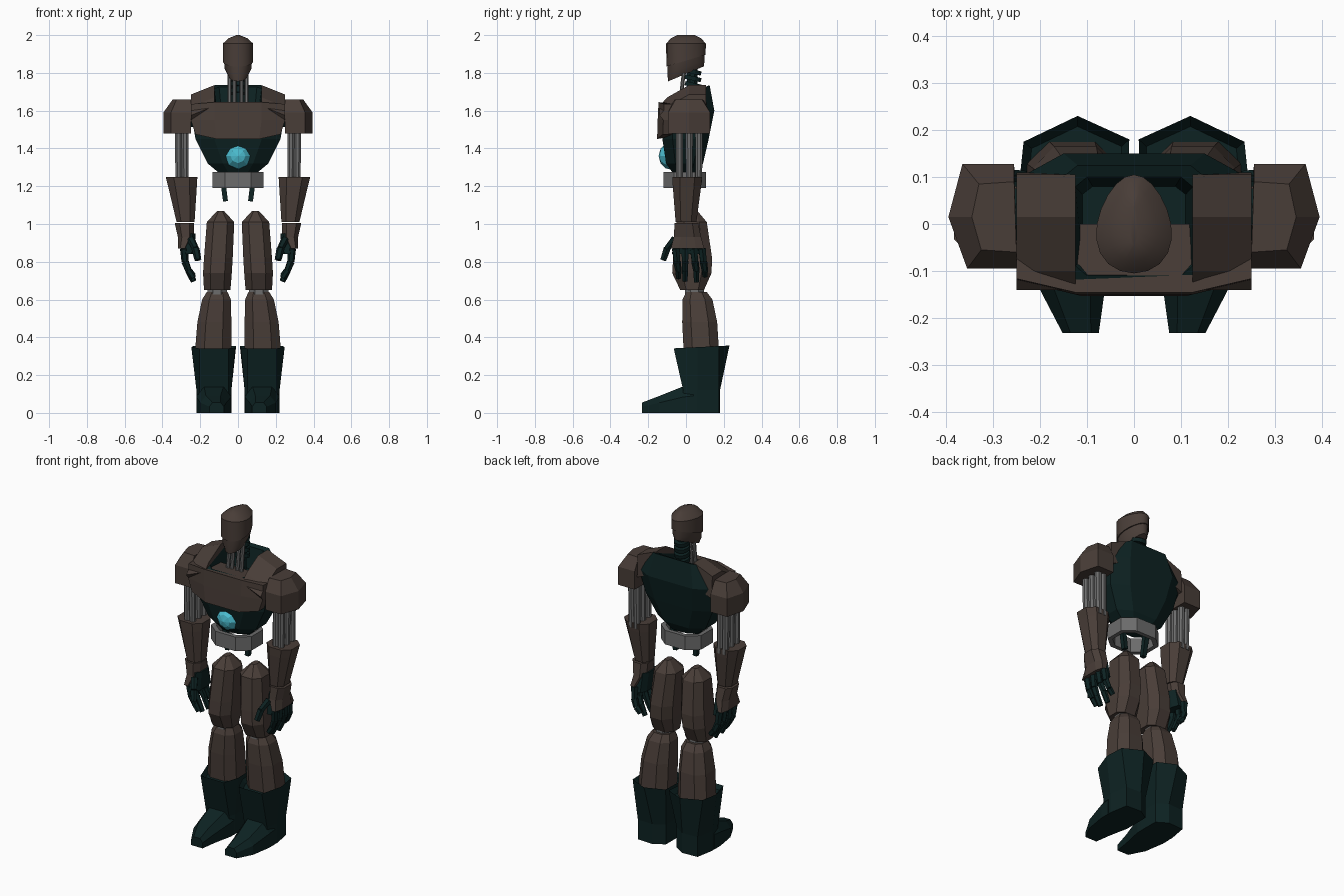
import bpy
import bmesh
import math
from mathutils import Vector

default_cube = bpy.data.objects.get("Cube")
if default_cube:
    bpy.data.objects.remove(default_cube, do_unlink=True)


def make_material(name, red, green, blue):
    material = bpy.data.materials.new(name)
    material.use_nodes = True
    colour = (red, green, blue, 1)
    material.diffuse_color = colour
    shader = material.node_tree.nodes["Principled BSDF"]
    shader.inputs["Base Color"].default_value = colour
    shader.inputs["Roughness"].default_value = 0.6
    return material


BROWN = make_material("brown armour", .066, .047, .039)
TEAL = make_material("dark teal frame", .004, .016, .016)
GREY = make_material("grey metal", .15, .15, .15)
CYAN = make_material("cyan glow", .07, .5, .62)


def finish(bm, name, material, mirror=False, smooth=False):
    """Turn a bmesh into an object, optionally mirrored to the other side."""
    bmesh.ops.remove_doubles(bm, verts=bm.verts, dist=0.0005)
    bmesh.ops.recalc_face_normals(bm, faces=bm.faces)
    mesh = bpy.data.meshes.new(name)
    bm.to_mesh(mesh)
    bm.free()
    mesh.materials.append(material)
    obj = bpy.data.objects.new(name, mesh)
    bpy.context.collection.objects.link(obj)
    if mirror:
        obj.modifiers.new("Mirror", 'MIRROR').use_mirror_merge = False
    if smooth:
        bpy.context.view_layer.objects.active = obj
        bpy.ops.object.select_all(action='DESELECT')
        obj.select_set(True)
        bpy.ops.object.shade_smooth_by_angle(angle=math.radians(40))
    return obj


def skin(bm, rings, closed=False):
    """Bridge rings of equal point count, then cap or close the ends."""
    loops = [[bm.verts.new(p) for p in ring] for ring in rings]
    pairs = list(zip(loops, loops[1:]))
    if closed:
        pairs.append((loops[-1], loops[0]))
    else:
        bm.faces.new(loops[0])
        bm.faces.new(loops[-1])
    for low, high in pairs:
        for i in range(len(low)):
            j = (i + 1) % len(low)
            bm.faces.new((low[i], low[j], high[j], high[i]))


def loft(name, rings, material, mirror=False, smooth=False, closed=False):
    bm = bmesh.new()
    skin(bm, rings, closed)
    return finish(bm, name, material, mirror, smooth)


def octagon(z, x0, x1, y0, y1, cut=.25, tilt=0):
    """Chamfered rectangle at a height, tilted along y."""
    cx, cy = (x1 - x0) * cut, (y1 - y0) * cut
    flat = [(x0 + cx, y0), (x1 - cx, y0), (x1, y0 + cy), (x1, y1 - cy),
            (x1 - cx, y1), (x0 + cx, y1), (x0, y1 - cy), (x0, y0 + cy)]
    return [(x, y, z + tilt * y) for x, y in flat]


def egg(z, rx, ry, tilt=0, cy=0, count=20):
    """Egg outline, blunt at the front and narrow at the back."""
    points = []
    for i in range(count):
        a = math.tau * i / count
        x = rx * math.cos(a) * (1 - .22 * math.sin(a))
        y = cy + ry * math.sin(a)
        points.append((x, y, z + tilt * y))
    return points


def flat_ring(z, outline):
    return [(x, y, z) for x, y in outline]


def rods(name, paths, material, sides=8, mirror=False):
    """Straight tapered rods, each given as (start, end, radius, end radius)."""
    bm = bmesh.new()
    for start, end, r0, r1 in paths:
        start, end = Vector(start), Vector(end)
        turn = (end - start).to_track_quat('Z', 'Y')
        rings = []
        for centre, r in ((start, r0), (end, r1)):
            angles = [math.tau * (i + .5) / sides for i in range(sides)]
            rings.append([centre + turn @ Vector((r * math.cos(a), r * math.sin(a), 0))
                          for a in angles])
        skin(bm, rings)
    return finish(bm, name, material, mirror)


# Head: jaw below, overlapping helmet above
loft("face", [egg(1.795, .05, .095, .42), egg(1.83, .069, .098, .36),
              egg(1.9, .074, .099, .3)], BROWN, smooth=True)
loft("helmet", [egg(1.865, .075, .1, .3), egg(1.865, .078, .104, .3),
                egg(1.955, .079, .105), egg(1.983, .05, .08), egg(2, .008, .045)],
     BROWN, smooth=True)

# Neck: stacked discs and front pistons
rods("neck_discs", [((0, .035, z), (0, .04, z + .022), .045, .045)
                    for z in (1.69, 1.725, 1.76, 1.795)], TEAL, sides=12)
rods("neck_core", [((0, .03, 1.58), (0, .035, 1.86), .03, .03)], TEAL)
rods("neck_pistons", [((x, -.035, 1.6), (x, -.01, 1.82), .011, .011)
                      for x in (.018, .045)], GREY, mirror=True)

# Torso with a sunken neck well
loft("torso", [octagon(1.27, -.1, .1, -.07, .06),
               octagon(1.32, -.16, .16, -.105, .09),
               octagon(1.45, -.225, .225, -.125, .12, .22),
               octagon(1.6, -.25, .25, -.125, .15, .2),
               octagon(1.685, -.15, .15, -.12, .125, .1, .4),
               octagon(1.685, -.125, .125, -.11, .1, .1, .4),
               octagon(1.6, -.11, .11, -.09, .08, .1)], TEAL)

# Chest plate wrapping the front
outline = [(-.25, 0), (-.25, -.12), (-.125, -.15), (.125, -.15), (.25, -.12), (.25, 0)]
chest_low = [(x * .9, y * 1.02, 1.45 if abs(x) < .2 else 1.475) for x, y in outline]
loft("chest_plate", [chest_low, flat_ring(1.55, outline),
                     [(x, y * .97, 1.645 if abs(x) < .2 else 1.635) for x, y in outline]],
     BROWN)

# Collar plates falling towards the shoulders
profile = [(-.14, 1.625), (-.1, 1.67), (.015, 1.735), (.105, 1.735), (.11, 1.6), (-.12, 1.6)]
loft("collar_plates", [[(x, y, z - drop) for y, z in profile]
                       for x, drop in ((.125, 0), (.25, .05))], BROWN, mirror=True)

# Glowing core
bm = bmesh.new()
bmesh.ops.create_uvsphere(bm, u_segments=8, v_segments=6, radius=.079)
for v in bm.verts:
    v.co = Vector((v.co.x, v.co.z * .95 - .07, v.co.y * .95 + 1.36))
finish(bm, "chest_core", CYAN)

# Hollow waist band and hanging struts
loft("waist_band", [octagon(1.19, -.135, .135, -.12, .105),
                    octagon(1.275, -.135, .135, -.12, .105),
                    octagon(1.275, -.11, .11, -.095, .08),
                    octagon(1.19, -.11, .11, -.095, .08)], GREY, closed=True)
rods("waist_struts", [((.09, 0, 1.3), (.066, 0, 1.12), .02, .018)], TEAL,
     sides=4, mirror=True)

# Shoulders
guard = [(.25, -.095), (.355, -.095), (.395, .015), (.365, .128), (.255, .128)]
guard_top = [(.25, -.06), (.325, -.055), (.345, .015), (.33, .085), (.255, .09)]
loft("shoulder_guards", [flat_ring(1.48, guard), flat_ring(1.59, guard),
                         flat_ring(1.66, guard_top)], BROWN, mirror=True)
rods("shoulder_joints", [((.2, .02, 1.57), (.27, .02, 1.57), .06, .06)], TEAL, mirror=True)

# Upper arm tube bundle
rods("upper_arms", [((x, y, 1.52), (x - .003, y, 1.22), .021, .019)
                    for x in (.282, .316) for y in (-.034, .017, .068)],
     GREY, mirror=True)

# Forearms and hands
loft("forearms", [octagon(1.01, .23, .325, -.055, .055),
                  octagon(1.2, .218, .37, -.07, .08),
                  octagon(1.25, .215, .383, -.072, .085)], BROWN, mirror=True)
loft("hand_plates", [octagon(.87, .27, .318, -.08, .097),
                     octagon(.93, .235, .318, -.065, .08),
                     octagon(1.005, .232, .335, -.06, .065)], BROWN, mirror=True)
loft("palms", [octagon(.84, .23, .29, -.075, .09),
               octagon(.95, .225, .3, -.055, .065)], TEAL, mirror=True)

fingers = []
for base, tip, drop in ((-.055, -.04, .715), (-.005, -.005, .7),
                        (.04, .055, .695), (.085, .1, .725)):
    joints = [Vector((.285, base, .87)), Vector((.28, (base + tip) / 2, .8)),
              Vector((.262, tip, .755)), Vector((.235, tip, drop))]
    for k, (a, b) in enumerate(zip(joints, joints[1:])):
        fingers.append((a, b, .022 - k * .002, .019 - k * .002))
thumb = [Vector((.25, -.06, .92)), Vector((.225, -.1, .87)), Vector((.212, -.12, .81))]
fingers += [(a, b, .021, .018) for a, b in zip(thumb, thumb[1:])]
rods("fingers", fingers, TEAL, sides=6, mirror=True)

# Legs
loft("thighs", [octagon(.65, .04, .18, -.03, .095),
                octagon(.74, .033, .185, -.073, .135),
                octagon(.82, .028, .18, -.068, .138),
                octagon(1.01, .02, .165, -.05, .11),
                octagon(1.07, .075, .11, .005, .06)], BROWN, mirror=True)
rods("knees", [((.11, .045, .6), (.11, .045, .68), .055, .055)], GREY, mirror=True)
loft("shins", [octagon(.32, .035, .228, -.012, .175),
               octagon(.48, .035, .215, -.02, .165),
               octagon(.6, .038, .19, -.018, .14),
               octagon(.64, .055, .165, .0, .11)], BROWN, mirror=True)

# Boots: flared shaft and tapering foot
cuff = [(.01, .18), (.12, .23), (.235, .175), (.247, .06), (.205, -.065),
        (.05, -.065), (.015, .02)]
ankle = [(.036, .14), (.1, .18), (.2, .175), (.22, .06), (.205, -.015),
         (.05, -.015), (.035, .02)]
loft("boot_shafts", [flat_ring(0, ankle), flat_ring(.12, ankle),
                     [(x, y, .345 + y * .05) for x, y in cuff],
                     [(.12 + (x - .12) * .85, .08 + (y - .08) * .85, .32) for x, y in cuff]],
     TEAL, mirror=True)


def foot_ring(y, x0, x1, top):
    w = (x1 - x0) * .22
    return [(x0, y, 0), (x1, y, 0), (x1, y, top * .6), (x1 - w, y, top),
            (x0 + w, y, top), (x0, y, top * .6)]


loft("boot_feet", [foot_ring(.04, .036, .22, .15), foot_ring(-.015, .036, .22, .14),
                   foot_ring(-.14, .062, .2, .09), foot_ring(-.232, .075, .152, .055)],
     TEAL, mirror=True)
